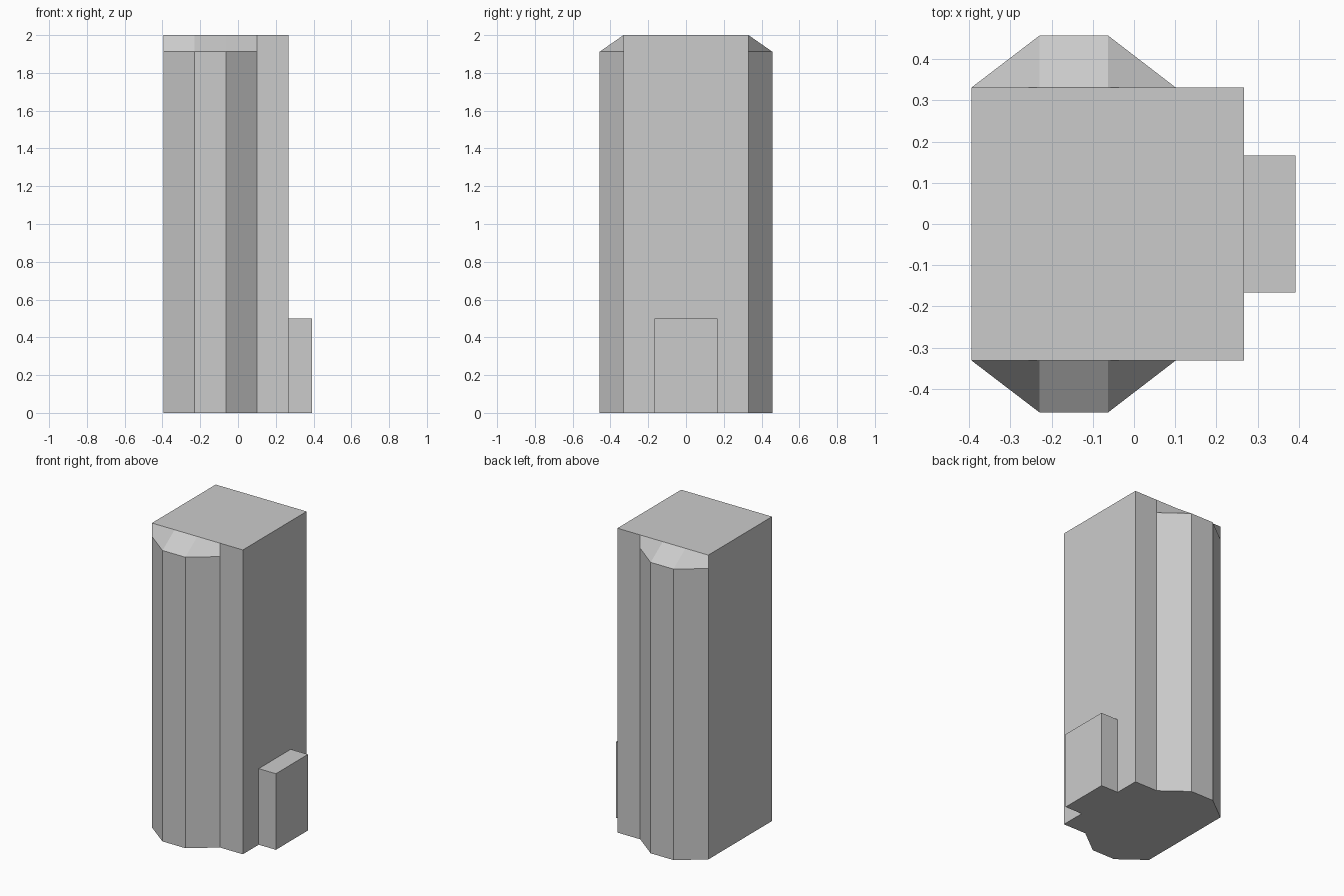
import bpy, bmesh

if "Cube" in bpy.data.objects:
    bpy.data.objects.remove(bpy.data.objects["Cube"])

WALL_Y = 0.331      # half depth of the main block
EAVE_Z, TOP_Z = 1.912, 2.0


def finish(name, bm):
    bmesh.ops.recalc_face_normals(bm, faces=bm.faces)
    mesh = bpy.data.meshes.new(name)
    bm.to_mesh(mesh)
    bm.free()
    obj = bpy.data.objects.new(name, mesh)
    bpy.context.collection.objects.link(obj)
    return obj


# Tower outline: back half with its bay, mirrored to the front
back = [(0.267, WALL_Y), (0.101, WALL_Y), (-0.063, 0.457),
        (-0.229, 0.457), (-0.394, WALL_Y)]
outline = back + [(x, -y) for x, y in reversed(back)]

# Stacked rings: ground, bay eaves, then the top with bays pulled in to the wall
bm = bmesh.new()
rings = []
for z in (0, EAVE_Z, TOP_Z):
    ring = []
    for x, y in outline:
        if z == TOP_Z:
            y = max(-WALL_Y, min(WALL_Y, y))
        ring.append(bm.verts.new((x, y, z)))
    rings.append(ring)

n = len(outline)
for low, high in zip(rings, rings[1:]):
    for i in range(n):
        j = (i + 1) % n
        quad = [low[i], low[j], high[j], high[i]]
        # start on the wall side so both sloped bay corners fold alike
        if abs(outline[i][1]) > WALL_Y:
            quad = quad[1:] + quad[:1]
        bm.faces.new(quad)
bm.faces.new(rings[0])
bm.faces.new(rings[-1])
finish("tower_with_bays", bm)

# Low block against the right-hand wall
bm = bmesh.new()
bmesh.ops.create_cube(bm, size=1)
bmesh.ops.scale(bm, vec=(0.125, 0.333, 0.5), verts=bm.verts)
bmesh.ops.translate(bm, vec=(0.3295, 0, 0.25), verts=bm.verts)
finish("entrance_block", bm)
